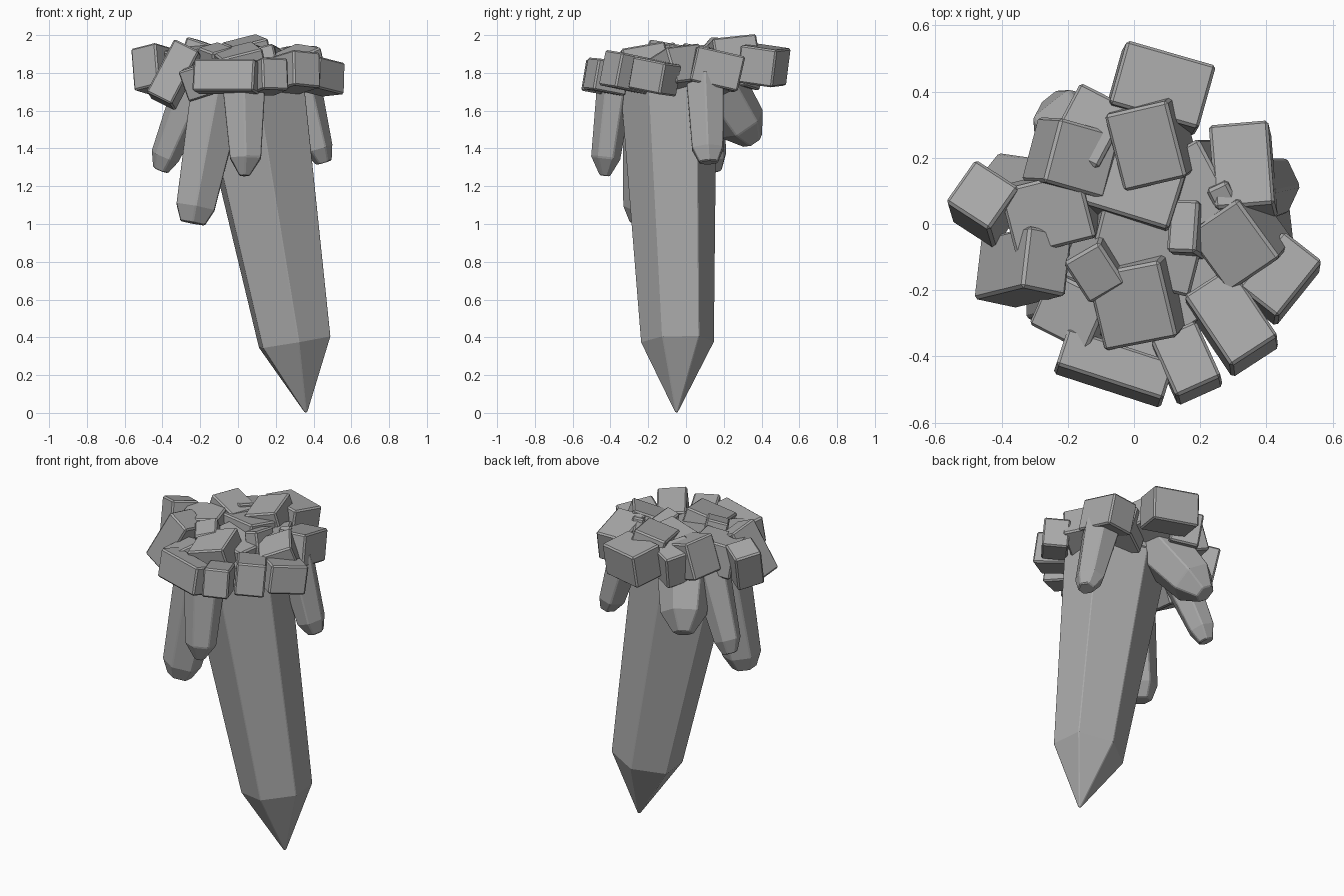
import bpy
import bmesh
from math import radians, cos, sin, pi
from mathutils import Vector

default_cube = bpy.data.objects.get("Cube")
if default_cube:
    bpy.data.objects.remove(default_cube)

# Single stone colour
stone = bpy.data.materials.new("stone_grey")
stone.use_nodes = True
stone.diffuse_color = (0.4, 0.4, 0.4, 1)
stone.node_tree.nodes["Principled BSDF"].inputs["Base Color"].default_value = stone.diffuse_color


def finish(name, bm, bevel_width):
    """Turn a bmesh into a named, coloured object with softened edges."""
    bmesh.ops.recalc_face_normals(bm, faces=bm.faces)
    mesh = bpy.data.meshes.new(name)
    bm.to_mesh(mesh)
    bm.free()
    mesh.materials.append(stone)
    obj = bpy.data.objects.new(name, mesh)
    bpy.context.collection.objects.link(obj)
    bevel = obj.modifiers.new("soft_edges", "BEVEL")
    bevel.width = bevel_width
    bevel.segments = 1
    bevel.limit_method = "ANGLE"
    bevel.angle_limit = radians(25)
    return obj


def crystal(name, rings, turn=0, bevel_width=0.006):
    """Loft a six-sided shaft through (x, y, z, radius_x, radius_y) rings."""
    bm = bmesh.new()
    axis = (Vector(rings[-1][:3]) - Vector(rings[0][:3])).normalized()
    tilt = Vector((0, 0, -1)).rotation_difference(axis)
    loops = []
    for x, y, z, radius_x, radius_y in rings:
        angles = [radians(turn) + pi / 2 + side * pi / 3 for side in range(6)]
        loops.append([bm.verts.new(Vector((x, y, z)) + tilt @ Vector(
            (radius_x * cos(a), radius_y * sin(a), 0))) for a in angles])
    for upper, lower in zip(loops, loops[1:]):
        for i in range(6):
            j = (i + 1) % 6
            bm.faces.new((upper[i], upper[j], lower[j], lower[i]))
    bm.faces.new(loops[0])
    bm.faces.new(loops[-1])
    return finish(name, bm, bevel_width)


def block(name, place, size, turn):
    """Bevelled stone block; turn is tilt x, tilt y and yaw in degrees."""
    bm = bmesh.new()
    bmesh.ops.create_cube(bm, size=1)
    bmesh.ops.scale(bm, vec=size, verts=bm.verts)
    obj = finish(name, bm, 0.009)
    obj.location = place
    obj.rotation_euler = [radians(a) for a in turn]
    return obj


# Main hanging crystal with a pointed tip
crystal("main_crystal", [
    (0.055, -0.095, 1.80, 0.315, 0.26),
    (0.30, -0.045, 0.375, 0.21, 0.195),
    (0.36, -0.05, 0.003, 0.008, 0.008)], turn=6, bevel_width=0.004)

# Smaller blunt crystals around it
crystal("front_right_crystal", [
    (-0.09, -0.18, 1.80, 0.17, 0.16),
    (-0.225, -0.23, 1.09, 0.118, 0.105),
    (-0.24, -0.235, 1.005, 0.075, 0.065)])
crystal("front_crystal", [
    (0.03, -0.37, 1.78, 0.135, 0.10),
    (0.04, -0.425, 1.35, 0.095, 0.08),
    (0.035, -0.43, 1.255, 0.03, 0.03)])
crystal("right_crystal", [
    (-0.21, 0.08, 1.78, 0.12, 0.12),
    (-0.385, 0.14, 1.36, 0.08, 0.08),
    (-0.41, 0.15, 1.285, 0.045, 0.045)], turn=20)
crystal("left_crystal", [
    (0.32, 0.10, 1.78, 0.115, 0.115),
    (0.425, 0.115, 1.40, 0.08, 0.095),
    (0.455, 0.12, 1.325, 0.045, 0.055)], turn=30)
crystal("back_crystal", [
    (-0.08, 0.12, 1.80, 0.17, 0.17),
    (-0.19, 0.295, 1.53, 0.135, 0.135),
    (-0.23, 0.355, 1.44, 0.06, 0.06)], turn=10)

# Outer ring of blocks: place, size, turn
rim_blocks = [
    ((0.08, 0.41, 1.84), (0.28, 0.20, 0.20), (-8, 2, -16)),
    ((-0.13, 0.28, 1.83), (0.17, 0.21, 0.2), (-8, -8, -27)),
    ((-0.45, 0.06, 1.82), (0.16, 0.16, 0.23), (-10, -12, -33)),
    ((-0.335, -0.13, 1.79), (0.15, 0.19, 0.32), (-12, 26, -12)),
    ((-0.06, -0.435, 1.78), (0.34, 0.12, 0.17), (-10, 0, -18)),
    ((0.16, -0.42, 1.78), (0.15, 0.19, 0.17), (-10, 2, 24)),
    ((0.295, -0.295, 1.80), (0.17, 0.26, 0.19), (-10, 5, 33)),
    ((0.44, -0.165, 1.78), (0.15, 0.22, 0.17), (-9, -5, -38)),
    ((0.33, 0.16, 1.82), (0.18, 0.26, 0.19), (-13, -2, 5)),
]
for number, spec in enumerate(rim_blocks):
    block(f"rim_block_{number}", *spec)

# Inner blocks crowning the cluster
crown_blocks = [
    ((0.055, 0.25, 1.875), (0.20, 0.24, 0.20), (6, -14, 13)),
    ((-0.19, 0.20, 1.85), (0.2, 0.2, 0.22), (-4, 18, -16)),
    ((-0.25, 0.04, 1.83), (0.25, 0.21, 0.2), (4, -8, 14)),
    ((-0.11, -0.12, 1.84), (0.13, 0.15, 0.2), (12, -14, 30)),
    ((-0.17, -0.26, 1.77), (0.2, 0.18, 0.17), (12, -16, -27)),
    ((0.01, -0.23, 1.84), (0.23, 0.24, 0.17), (10, -14, 11)),
    ((0.32, -0.04, 1.82), (0.2, 0.22, 0.2), (6, -20, 34)),
    ((0.17, -0.02, 1.84), (0.09, 0.16, 0.2), (-8, -14, -2)),
    ((0.20, 0.11, 1.80), (0.18, 0.24, 0.2), (-8, -14, 30)),
    ((0.04, -0.05, 1.80), (0.32, 0.26, 0.18), (4, 4, -14)),
    ((-0.01, 0.10, 1.83), (0.3, 0.18, 0.2), (-7, -4, -17)),
    ((0.28, 0.08, 1.86), (0.07, 0.12, 0.14), (12, -10, 25)),
]
for number, spec in enumerate(crown_blocks):
    block(f"crown_block_{number}", *spec)
